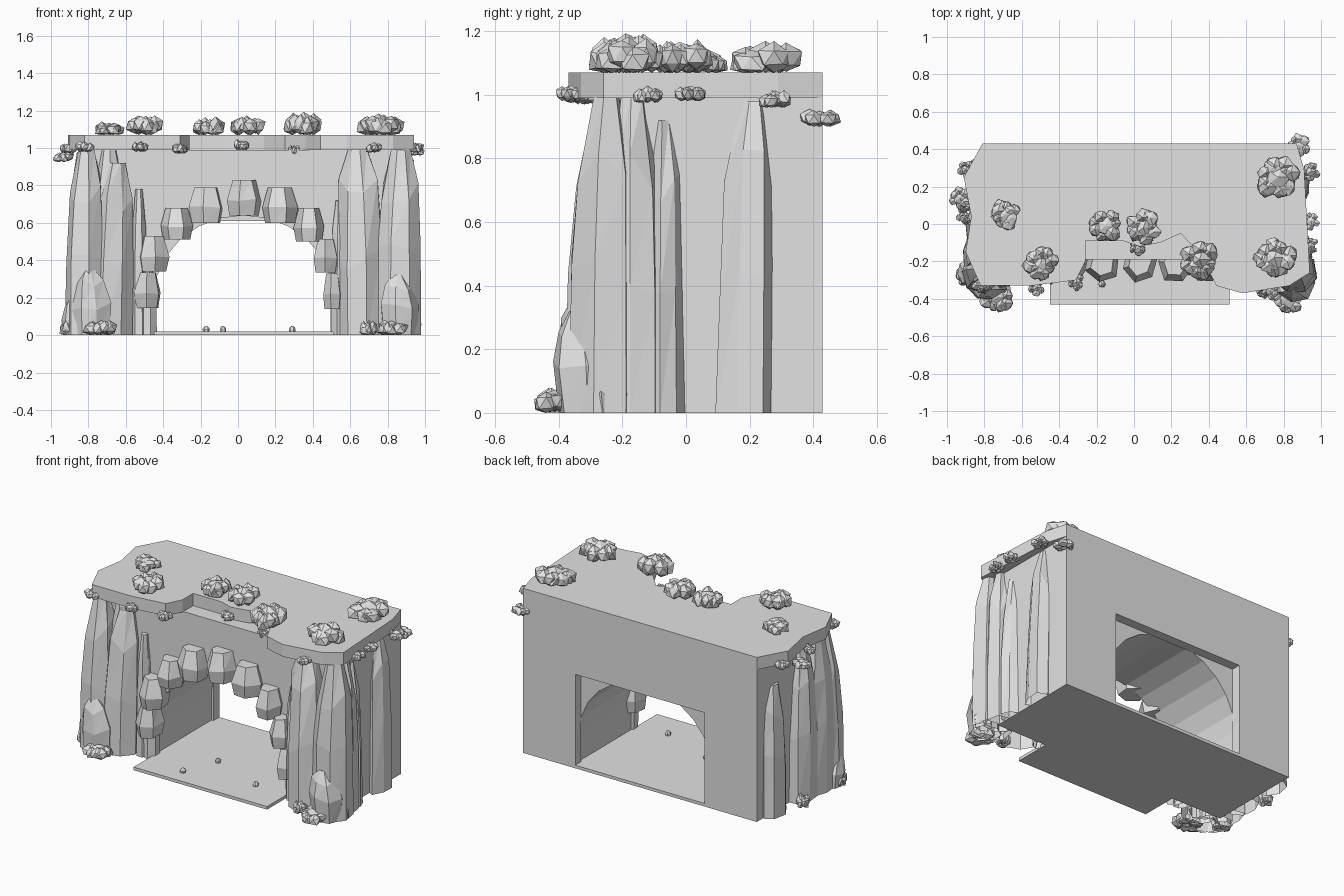
import bpy, bmesh, math, random
from mathutils import Vector

random.seed(11)
if "Cube" in bpy.data.objects:
    bpy.data.objects.remove(bpy.data.objects["Cube"], do_unlink=True)

stone = bpy.data.materials.new("pale grey stone")
stone.use_nodes = True
GREY = (0.76, 0.76, 0.76, 1)
stone.diffuse_color = GREY
stone.node_tree.nodes["Principled BSDF"].inputs["Base Color"].default_value = GREY

MID = 0.03                      # centre line of the arch
X0, X1 = -0.81, 0.87            # wall ends
FRONT, BACK = -0.19, 0.43       # wall faces
TOP = 0.99                      # underside of the roof slab


def finish(name, bm):
    bmesh.ops.recalc_face_normals(bm, faces=bm.faces)
    me = bpy.data.meshes.new(name)
    bm.to_mesh(me)
    bm.free()
    me.materials.append(stone)
    ob = bpy.data.objects.new(name, me)
    bpy.context.collection.objects.link(ob)
    return ob


def prism(name, points, direction):
    """Extrude a flat outline along a direction."""
    bm = bmesh.new()
    face = bm.faces.new([bm.verts.new(p) for p in points])
    new = bmesh.ops.extrude_face_region(bm, geom=[face], use_keep_orig=True)["geom"]
    verts = [v for v in new if isinstance(v, bmesh.types.BMVert)]
    bmesh.ops.translate(bm, verts=verts, vec=direction)
    return finish(name, bm)


def rock(name, centre, size, rings, sides=7, jitter=0.15, lean=(0, 0), base=False):
    """Stack of uneven polygon rings; the tip shifts by lean."""
    bm = bmesh.new()
    c, loops = Vector(centre), []
    spin = random.uniform(0, 1)
    wobble = [random.uniform(1 - jitter, 1 + jitter / 2) for _ in range(sides)]
    for t, r in rings:
        loop = []
        for i in range(sides):
            a = math.tau * (i + spin) / sides
            k = r * wobble[i] * random.uniform(1 - jitter / 2, 1 + jitter / 4)
            z = t if t in (0, 1) else t + random.uniform(-jitter, jitter) / 2
            loop.append(bm.verts.new(c + Vector((size[0] * k * math.cos(a) + lean[0] * t * t,
                                                 size[1] * k * math.sin(a) + lean[1] * t * t,
                                                 size[2] * z))))
        loops.append(loop)
    for low, high in zip(loops, loops[1:]):
        for i in range(sides):
            j = (i + 1) % sides
            bm.faces.new((low[i], low[j], high[j]))
            bm.faces.new((low[i], high[j], high[i]))
    bm.faces.new(loops[-1])
    if base:
        bm.faces.new(loops[0])
    return finish(name, bm)


def clump(name, x, y, z, radius, height, count=9):
    """Jagged heap of overlapping faceted stones, resting on height z."""
    bm = bmesh.new()
    for n in range(count + 1):
        a = n * 2.4 + random.uniform(-0.3, 0.3)
        d = 0 if n == 0 else radius * random.uniform(0.4, 0.62)
        r = radius * (0.6 if n == 0 else random.uniform(0.36, 0.5))
        lift = height * (0.5 if n == 0 else random.uniform(0.3, 0.55))
        made = bmesh.ops.create_icosphere(bm, subdivisions=1, radius=1)["verts"]
        for v in made:
            k = random.uniform(0.78, 1.12)
            v.co = Vector((x + d * math.cos(a) + v.co.x * r * k,
                           y + d * math.sin(a) + v.co.y * r * k,
                           max(z, z + lift + v.co.z * height * 0.48 * k)))
    return finish(name, bm)


# Main wall block with a vaulted tunnel
outline = [(X0, 0), (MID - 0.48, 0)]
for i in range(13):
    a = math.pi * (1 - i / 12)
    outline.append((MID + 0.48 * math.cos(a), 0.2 + 0.44 * math.sin(a)))
outline += [(MID + 0.48, 0), (X1, 0), (X1, TOP), (X0, TOP)]
prism("vaulted_wall", [(x, FRONT, z) for x, z in outline], (0, 0.56, 0))

# Back wall with a square doorway
door = [(X0, 0), (MID - 0.465, 0), (MID - 0.465, 0.61), (MID + 0.465, 0.61),
        (MID + 0.465, 0), (X1, 0), (X1, TOP), (X0, TOP)]
prism("back_wall", [(x, BACK, z) for x, z in door], (0, -0.06, 0))

# Floor with a lip in front of the arch
lip = [(MID - 0.48, -0.43), (MID + 0.48, -0.43), (MID + 0.48, BACK), (MID - 0.48, BACK)]
prism("floor", [(x, y, 0) for x, y in lip], (0, 0, 0.02))

# Roof slab with a ragged front edge
roof = [(X0, BACK), (X1, BACK), (0.91, 0.29), (0.94, -0.26), (0.83, -0.33),
        (0.58, -0.37), (0.44, -0.33), (0.36, -0.17), (0.25, -0.05), (0.14, -0.1),
        (0.03, -0.12), (-0.06, -0.09), (-0.26, -0.09), (-0.26, -0.2), (-0.31, -0.3),
        (-0.55, -0.33), (-0.82, -0.33), (-0.9, -0.15), (-0.87, 0.04), (-0.91, 0.25)]
prism("roof_slab", [(x, y, TOP) for x, y in roof], (0, 0, 0.08))

# Stones around the arch
STONE = [(0, 0.84), (0.42, 1), (1, 0.66)]
arch = [(-0.485, 0.24, 0.08, 0.19), (-0.455, 0.435, 0.09, 0.19), (-0.33, 0.595, 0.09, 0.17),
        (-0.17, 0.695, 0.1, 0.19), (0.03, 0.735, 0.1, 0.19), (0.22, 0.695, 0.1, 0.19),
        (0.38, 0.59, 0.085, 0.18), (0.47, 0.425, 0.075, 0.18), (0.505, 0.235, 0.055, 0.19)]
for n, (x, z, r, h) in enumerate(arch, 1):
    rock(f"arch_stone_{n}", (x, -0.21, z - h / 2), (r, 0.11, h), STONE, 6, 0.08, base=True)

# Tall crags along the front and sides, tips leaning towards the wall
CRAG = [(0, 1), (0.42, 0.98), (0.78, 0.84), (1, 0.42)]
crags = [(0.86, -0.27, 0.125, 0.115, TOP, 0.01, 0.02), (0.66, -0.24, 0.13, 0.12, TOP, -0.02, 0.03),
         (0.54, -0.2, 0.05, 0.06, 0.72, 0, 0), (0.87, -0.17, 0.1, 0.1, TOP, -0.01, 0),
         (0.87, -0.07, 0.07, 0.065, 0.92, -0.02, 0), (0.87, 0.19, 0.08, 0.095, 0.98, -0.02, 0.02),
         (-0.82, -0.26, 0.12, 0.12, TOP, 0.01, 0.02), (-0.68, -0.23, 0.125, 0.12, 0.92, 0.03, 0.02),
         (-0.69, -0.19, 0.1, 0.1, TOP, 0, 0),
         (-0.53, -0.2, 0.045, 0.06, 0.78, 0, 0), (-0.48, -0.2, 0.055, 0.06, 0.35, 0, 0),
         (-0.84, -0.16, 0.09, 0.11, 0.98, 0.01, 0), (-0.83, 0, 0.09, 0.12, 0.96, 0.02, -0.03),
         (-0.82, 0.27, 0.07, 0.11, 0.83, 0.02, -0.02)]
for n, (x, y, rx, ry, h, lx, ly) in enumerate(crags, 1):
    rock(f"crag_{n}", (x, y, 0), (rx, ry, h), CRAG, lean=(lx, ly))

# Boulders at the front corners
BOULDER = [(0, 0.9), (0.45, 1), (0.78, 0.72), (1, 0.28)]
for name, x, y, r, h in [("boulder_left", 0.865, -0.31, 0.115, 0.32),
                         ("boulder_right", -0.79, -0.31, 0.11, 0.35),
                         ("small_boulder_left", 0.92, -0.26, 0.06, 0.13),
                         ("small_boulder_right", -0.88, -0.26, 0.07, 0.2)]:
    rock(name, (x, y, 0), (r, r, h), BOULDER, lean=(-0.01, -0.03))

# Rubble at the foot of the crags
for n, (x, y, r) in enumerate([(-0.73, -0.39, 0.105), (-0.91, 0.1, 0.05), (-0.9, -0.28, 0.06),
                               (0.82, -0.4, 0.09), (0.7, -0.35, 0.055)], 1):
    clump(f"rubble_{n}", x, y, 0, r, 0.08)

# Rock clusters on the roof
for n, (x, y, r, h) in enumerate([(0.77, 0.25, 0.13, 0.1), (0.75, -0.18, 0.12, 0.11),
                                  (0.35, -0.19, 0.115, 0.12), (0.05, -0.02, 0.105, 0.1),
                                  (-0.15, -0.01, 0.1, 0.095), (-0.5, -0.21, 0.1, 0.105),
                                  (-0.69, 0.05, 0.09, 0.07)], 1):
    clump(f"roof_rocks_{n}", x, y, 1.07, r, h, count=12)

# Small clusters along the edge of the roof
edge = [(-0.93, 0.14, 0.925, 0.07), (-0.9, 0.29, 0.97, 0.05), (-0.91, 0.03, 0.97, 0.045),
        (-0.82, -0.32, 0.98, 0.055), (-0.52, -0.34, 0.98, 0.05), (-0.31, -0.31, 0.97, 0.055),
        (0.02, -0.13, 0.99, 0.05), (0.3, -0.17, 0.965, 0.035), (0.73, -0.36, 0.975, 0.055),
        (0.945, 0.015, 0.98, 0.055), (0.945, 0.28, 0.96, 0.055), (0.945, -0.12, 0.975, 0.05),
        (0.88, 0.42, 0.9, 0.07)]
for n, (x, y, z, r) in enumerate(edge, 1):
    clump(f"edge_rocks_{n}", x, y, z, r, 0.055, count=6)

# Pebbles on the floor
for n, (x, y) in enumerate([(-0.17, -0.32), (-0.08, -0.09), (0.29, -0.23)], 1):
    rock(f"pebble_{n}", (x, y, 0.018), (0.02, 0.02, 0.03), BOULDER, sides=6)
